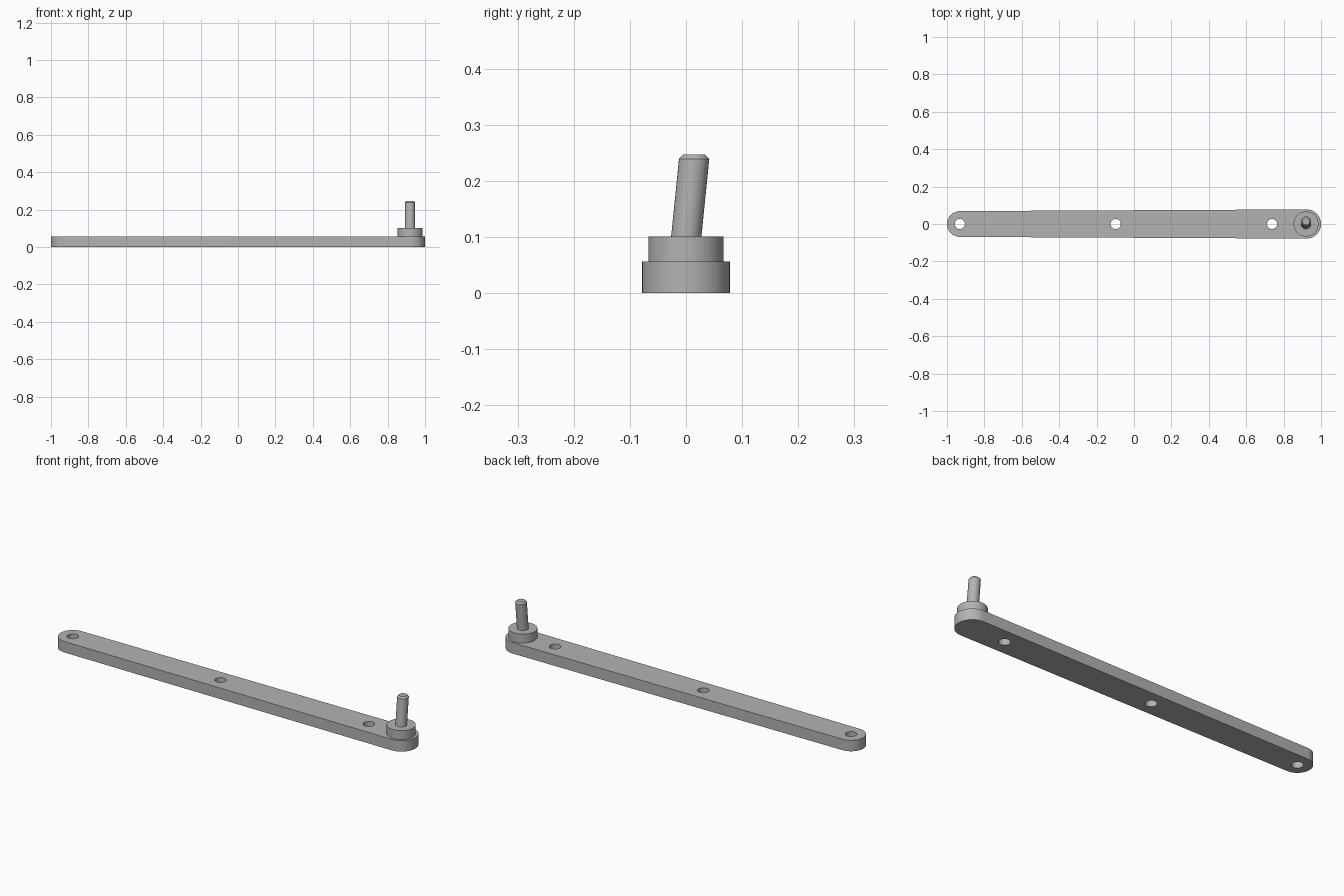
import bpy, bmesh
from math import pi, cos, sin, radians
from mathutils import Matrix, Vector

cube = bpy.data.objects.get("Cube")
if cube:
    bpy.data.objects.remove(cube, do_unlink=True)

BAR_TOP, BOSS_TOP, PIN_TOP = 0.056, 0.101, 0.247
PIVOT_X = 0.92

grey = bpy.data.materials.new("grey_metal")
grey.use_nodes = True
colour = (0.45, 0.45, 0.45, 1)
grey.diffuse_color = colour
grey.node_tree.nodes["Principled BSDF"].inputs["Base Color"].default_value = colour


def arc(cx, r, start, end, steps):
    """Points on an arc centred on the bar's long axis."""
    angles = [start + (end - start) * i / steps for i in range(steps + 1)]
    return [(cx + r * cos(a), r * sin(a)) for a in angles]


def finish(obj):
    obj.data.materials.clear()
    obj.data.materials.append(grey)
    bpy.ops.object.select_all(action="DESELECT")
    obj.select_set(True)
    bpy.context.view_layer.objects.active = obj
    bpy.ops.object.shade_smooth_by_angle(angle=radians(30))


def mesh_object(name, bm):
    mesh = bpy.data.meshes.new(name)
    bmesh.ops.recalc_face_normals(bm, faces=bm.faces)
    bm.to_mesh(mesh)
    bm.free()
    obj = bpy.data.objects.new(name, mesh)
    bpy.context.collection.objects.link(obj)
    finish(obj)
    return obj


def turned(name, rings, sides):
    """Closed round part from (z, radius, y offset) rings."""
    bm = bmesh.new()
    loops = []
    for z, r, y in rings:
        loops.append([bm.verts.new((px, py + y, z))
                      for px, py in arc(PIVOT_X, r, 0, 2 * pi, sides)[:-1]])
    for low, high in zip(loops, loops[1:]):
        for i in range(sides):
            j = (i + 1) % sides
            bm.faces.new((low[i], low[j], high[j], high[i]))
    bm.faces.new(loops[0])
    bm.faces.new(loops[-1])
    return mesh_object(name, bm)


# Tapered arm: round-ended outline with three through holes, extruded
outline = arc(0.922, 0.078, -pi / 2, pi / 2, 32) + arc(-0.931, 0.069, pi / 2, 1.5 * pi, 32)
holes = [arc(x, 0.027, 0, 2 * pi, 32)[:-1] for x in (-0.931, -0.098, 0.738)]
curve = bpy.data.curves.new("arm_outline", "CURVE")
curve.dimensions = "2D"
curve.fill_mode = "BOTH"
curve.extrude = BAR_TOP / 2
for loop in [outline] + holes:
    spline = curve.splines.new("POLY")
    spline.points.add(len(loop) - 1)
    for point, (x, y) in zip(spline.points, loop):
        point.co = (x, y, 0, 1)
    spline.use_cyclic_u = True
source = bpy.data.objects.new("arm_outline", curve)
bpy.context.collection.objects.link(source)
bpy.context.view_layer.update()
bm = bmesh.new()
bm.from_mesh(source.to_mesh())
source.to_mesh_clear()
bpy.data.objects.remove(source, do_unlink=True)
bmesh.ops.remove_doubles(bm, verts=bm.verts, dist=0.0001)
bmesh.ops.translate(bm, verts=bm.verts, vec=Vector((0, 0, BAR_TOP / 2)))
mesh_object("arm", bm)

# Boss on the wide end
turned("boss", [(BAR_TOP - 0.005, 0.067, 0), (BOSS_TOP, 0.067, 0)], 48)

# Slanted pin with a chamfered tip
turned("pin", [(BOSS_TOP - 0.005, 0.027, 0), (0.239, 0.027, 0.0145),
               (PIN_TOP, 0.019, 0.0145)], 32)
